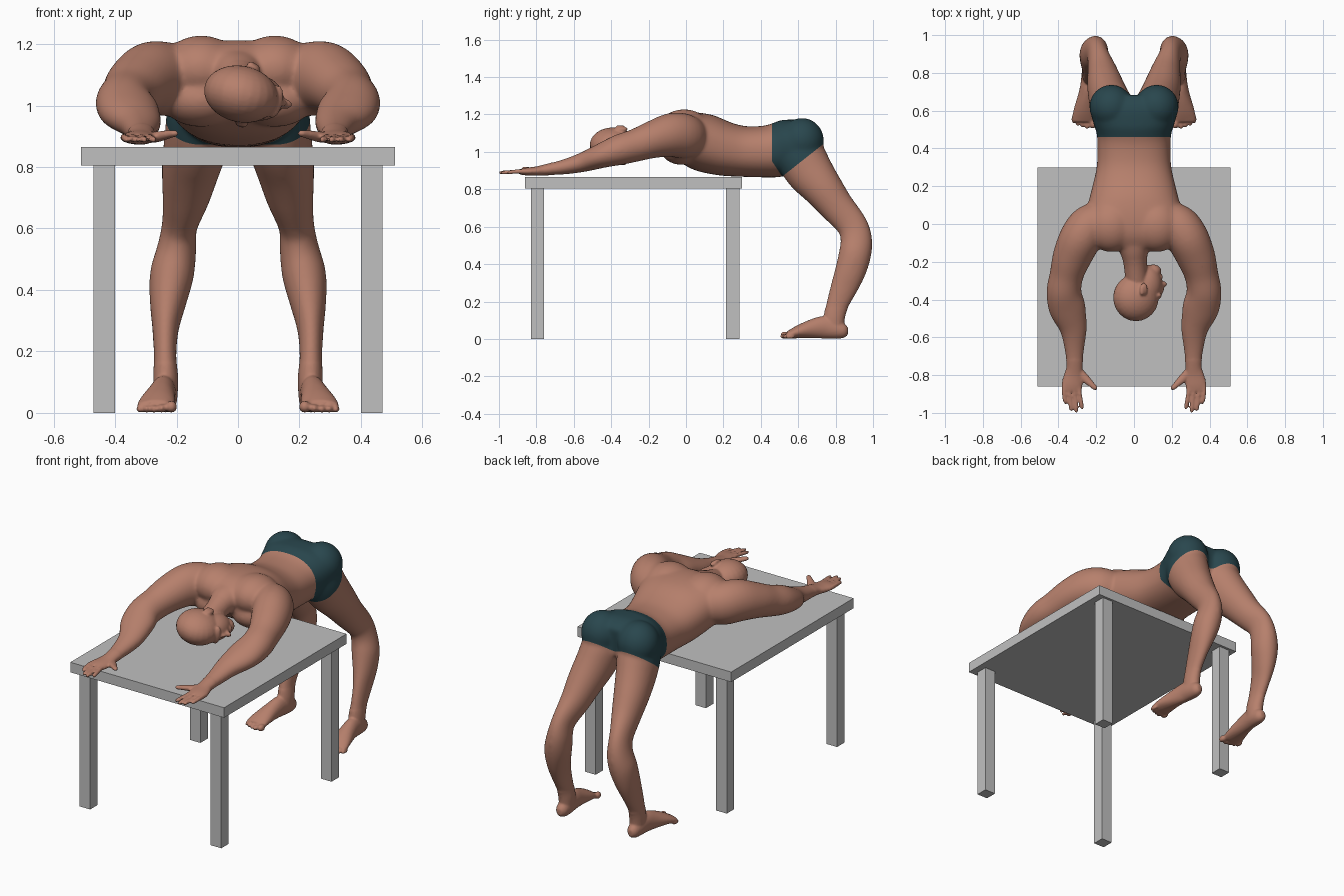
import bpy, bmesh, math
from mathutils import Vector, Matrix

if "Cube" in bpy.data.objects:
    bpy.data.objects.remove(bpy.data.objects["Cube"])


def material(name, rgb):
    m = bpy.data.materials.new(name)
    m.diffuse_color = (*rgb, 1)
    m.use_nodes = True
    m.node_tree.nodes["Principled BSDF"].inputs["Base Color"].default_value = m.diffuse_color
    return m


skin = material("skin", (0.47, 0.215, 0.15))
cloth = material("dark teal cloth", (0.022, 0.062, 0.075))
grey = material("table grey", (0.53, 0.53, 0.53))


# ---------- table ----------
def box(name, lo, hi):
    bm = bmesh.new()
    lo, hi = Vector(lo), Vector(hi)
    size = hi - lo
    bmesh.ops.create_cube(bm, size=1, matrix=Matrix.Translation((lo + hi) / 2) @ Matrix.Diagonal((*size, 1)))
    me = bpy.data.meshes.new(name)
    bm.to_mesh(me)
    bm.free()
    me.materials.append(grey)
    ob = bpy.data.objects.new(name, me)
    bpy.context.collection.objects.link(ob)


box("table_top", (-0.51, -0.86, 0.805), (0.51, 0.30, 0.865))
for x in (-0.47, 0.40):
    for y in (-0.83, 0.215):
        box("table_leg", (x, y, 0), (x + 0.07, y + 0.07, 0.806))

# ---------- helpers for the figure ----------
body = bmesh.new()


def catmull(p0, p1, p2, p3, t):
    return [0.5 * (2 * b + (c - a) * t + (2 * a - 5 * b + 4 * c - d) * t * t + (3 * b - a - 3 * c + d) * t ** 3)
            for a, b, c, d in zip(p0, p1, p2, p3)]


def tube(stations, mirror=False, power=2.0, sides=24, sub=4):
    """Loft through stations (x, y, z, half width, half depth)."""
    n = len(stations)
    pts = []
    for i in range(n - 1):
        q = [stations[min(max(j, 0), n - 1)] for j in range(i - 1, i + 3)]
        pts += [catmull(*q, k / sub) for k in range(sub)]
    pts.append(stations[-1])
    for sx in ((1, -1) if mirror else (1,)):
        rings = []
        for i, p in enumerate(pts):
            a, b = pts[max(i - 1, 0)], pts[min(i + 1, len(pts) - 1)]
            t = (Vector(b[:3]) - Vector(a[:3])).normalized()
            s = Vector((1, 0, 0))
            s = (s - t * s.dot(t)).normalized()
            u = t.cross(s)
            ring = []
            for k in range(sides):
                ang = 2 * math.pi * k / sides
                c, d = math.cos(ang), math.sin(ang)
                c = math.copysign(abs(c) ** (2 / power), c)
                d = math.copysign(abs(d) ** (2 / power), d)
                v = Vector(p[:3]) + s * (c * p[3]) + u * (d * p[4])
                ring.append(body.verts.new((v.x * sx, v.y, v.z)))
            rings.append(ring)
        for r0, r1 in zip(rings, rings[1:]):
            for k in range(sides):
                j = (k + 1) % sides
                body.faces.new((r0[k], r0[j], r1[j], r1[k]))
        body.faces.new(rings[0])
        body.faces.new(rings[-1])


def ball(c, r, mirror=False, frame=Matrix()):
    for sx in ((1, -1) if mirror else (1,)):
        m = frame @ Matrix.Translation((c[0] * sx, c[1], c[2])) @ Matrix.Diagonal((*r, 1))
        bmesh.ops.create_uvsphere(body, u_segments=24, v_segments=16, radius=1, matrix=m)


# ---------- torso ----------
tube([(0, -.13, 1.10, .12, .07), (0, -.06, 1.095, .22, .115), (0, .02, 1.075, .265, .142),
      (0, .10, 1.048, .245, .155), (0, .20, 1.018, .22, .146), (0, .30, 1.003, .198, .136),
      (0, .40, 1.001, .193, .137), (0, .48, 1.008, .198, .144), (0, .56, 1.03, .222, .148),
      (0, .62, 1.05, .225, .125), (0, .68, 1.05, .17, .08)], power=2.3, sides=40)
ball((.12, -.01, 1.12), (.13, .14, .108), True)      # shoulder blades
ball((.12, .62, 1.06), (.117, .118, .122), True)     # buttocks
ball((.12, -.02, 1.02), (.13, .12, .09), True)       # chest

# ---------- arms and hands ----------
tube([(.15, .03, 1.08, .10, .10), (.23, -.01, 1.085, .115, .12), (.285, -.08, 1.09, .113, .118),
      (.33, -.18, 1.065, .103, .10), (.357, -.27, 1.035, .09, .088), (.371, -.36, 1.01, .093, .082),
      (.352, -.45, .98, .098, .067), (.322, -.55, .945, .074, .053), (.316, -.65, .92, .055, .041),
      (.315, -.75, .904, .043, .03), (.32, -.80, .897, .05, .025), (.328, -.85, .895, .056, .021),
      (.33, -.885, .893, .052, .016)], True)
for x0, x1, tip in ((.371, .362, -.955), (.344, .334, -.99), (.316, .305, -1.0), (.289, .275, -.982)):
    tube([(x0, -.85, .896, .012, .013), (x0, -.89, .896, .012, .012),
          ((x0 + x1) / 2, -.93, .893, .0115, .0115), (x1, tip + .012, .889, .0105, .01),
          (x1, tip, .888, .005, .005)], True, sides=12)
tube([(.30, -.77, .895, .02, .018), (.265, -.81, .898, .024, .018), (.23, -.845, .905, .018, .014),
      (.205, -.868, .909, .014, .011), (.196, -.877, .91, .006, .005)], True, sides=14)

# ---------- legs and feet ----------
tube([(.10, .58, 1.04, .10, .11), (.115, .61, .98, .115, .132), (.132, .66, .895, .108, .128),
      (.153, .735, .80, .096, .108), (.168, .805, .71, .079, .093), (.19, .887, .61, .058, .083),
      (.20, .911, .53, .065, .085), (.215, .903, .45, .072, .087), (.228, .878, .36, .06, .083),
      (.236, .843, .27, .043, .073), (.237, .808, .18, .037, .06), (.235, .792, .11, .041, .057),
      (.235, .79, .05, .038, .055)], True)
tube([(.235, .866, .04, .015, .02), (.236, .845, .042, .033, .038), (.237, .80, .05, .04, .05),
      (.242, .74, .062, .041, .06), (.25, .68, .055, .046, .052), (.26, .61, .04, .057, .037),
      (.267, .56, .026, .061, .024), (.268, .54, .024, .055, .017)], True)
for x, y, r in ((.217, .53, .02), (.248, .528, .0145), (.273, .535, .013), (.297, .543, .013), (.319, .555, .012)):
    ball((x, y, r), (r * .95, .026, r), True)

# ---------- neck and head, turned to the side ----------
tube([(0, -.04, 1.11, .11, .08), (0, -.12, 1.10, .085, .075), (.006, -.20, 1.075, .063, .066),
      (.015, -.31, 1.045, .06, .062)])
head = Matrix.Translation((.02, -.37, 1.035)) @ Matrix.Rotation(.22, 4, 'Y')
for c, r in (((-.01, -.02, 0), (.122, .125, .092)),      # skull
             ((.05, .05, 0), (.08, .105, .073)),         # face
             ((.085, .12, 0), (.042, .036, .042)),       # chin
             ((.132, .052, 0), (.028, .016, .017)),      # nose tip
             ((.122, .03, 0), (.022, .035, .011)),       # nose bridge
             ((.104, -.008, 0), (.024, .018, .055)),     # brow
             ((.122, .09, 0), (.014, .014, .027)),       # lips
             ((.012, .025, .092), (.021, .034, .014)),   # ears
             ((.012, .025, -.092), (.021, .034, .014)),
             ((.0, .018, .102), (.013, .026, .009))):
    ball(c, r, frame=head)

# ---------- fuse all parts into one skin ----------
bmesh.ops.recalc_face_normals(body, faces=body.faces)
me = bpy.data.meshes.new("figure_parts")
body.to_mesh(me)
body.free()
ob = bpy.data.objects.new("figure", me)
bpy.context.collection.objects.link(ob)


def apply_modifier(kind, **settings):
    mod = ob.modifiers.new("step", kind)
    for key, value in settings.items():
        setattr(mod, key, value)
    bpy.context.view_layer.update()
    new = bpy.data.meshes.new_from_object(ob.evaluated_get(bpy.context.evaluated_depsgraph_get()))
    ob.modifiers.clear()
    ob.data = new


apply_modifier('REMESH', mode='VOXEL', voxel_size=0.006)
bm = bmesh.new()
bm.from_mesh(ob.data)

# keep only the outer skin (the largest connected shell)
seen, outer = set(), set()
for start in bm.verts:
    if start in seen:
        continue
    shell, stack = {start}, [start]
    while stack:
        for e in stack.pop().link_edges:
            for w in e.verts:
                if w not in shell:
                    shell.add(w)
                    stack.append(w)
    seen |= shell
    if len(shell) > len(outer):
        outer = shell
bmesh.ops.delete(bm, geom=[v for v in bm.verts if v not in outer], context='VERTS')


def smooth(verts, times):
    for _ in range(times):
        bmesh.ops.smooth_vert(bm, verts=verts, factor=0.5, use_axis_x=True, use_axis_y=True, use_axis_z=True)


# strong blending on trunk and limbs, light on head, hands and feet
smooth(bm.verts[:], 3)
smooth([v for v in bm.verts if v.co.y > -.72 and v.co.z > .16 and not (v.co.y < -.2 and abs(v.co.x) < .2)], 20)
for v in bm.verts:
    v.co.z = max(v.co.z, 0)
triangles = sum(len(f.verts) - 2 for f in bm.faces)
bm.to_mesh(ob.data)
bm.free()
apply_modifier('DECIMATE', ratio=min(1, 110000 / triangles))

# ---------- shorts: cut waist, groin and leg hems, then colour ----------
bm = bmesh.new()
bm.from_mesh(ob.data)
planes = [(Vector((0, .46, 1)), Vector((0, 1, 0))),
          (Vector((0, .46, .95)), Vector((0, 1.5, 1)).normalized()),
          (Vector((0, .51, .865)), Vector((0, -.79, 1)).normalized())]
for co, no in planes:
    faces = [f for f in bm.faces if f.calc_center_median().y > .38 and f.calc_center_median().z > .75]
    geom = faces + list({e for f in faces for e in f.edges}) + list({v for f in faces for v in f.verts})
    bmesh.ops.bisect_plane(bm, geom=geom, plane_co=co, plane_no=no, dist=1e-5)
bmesh.ops.recalc_face_normals(bm, faces=bm.faces)
bm.to_mesh(ob.data)
bm.free()
ob.data.materials.clear()
ob.data.materials.append(skin)
ob.data.materials.append(cloth)
for p in ob.data.polygons:
    p.use_smooth = True
    p.material_index = int(all((p.center - co).dot(no) > 0 for co, no in planes))
